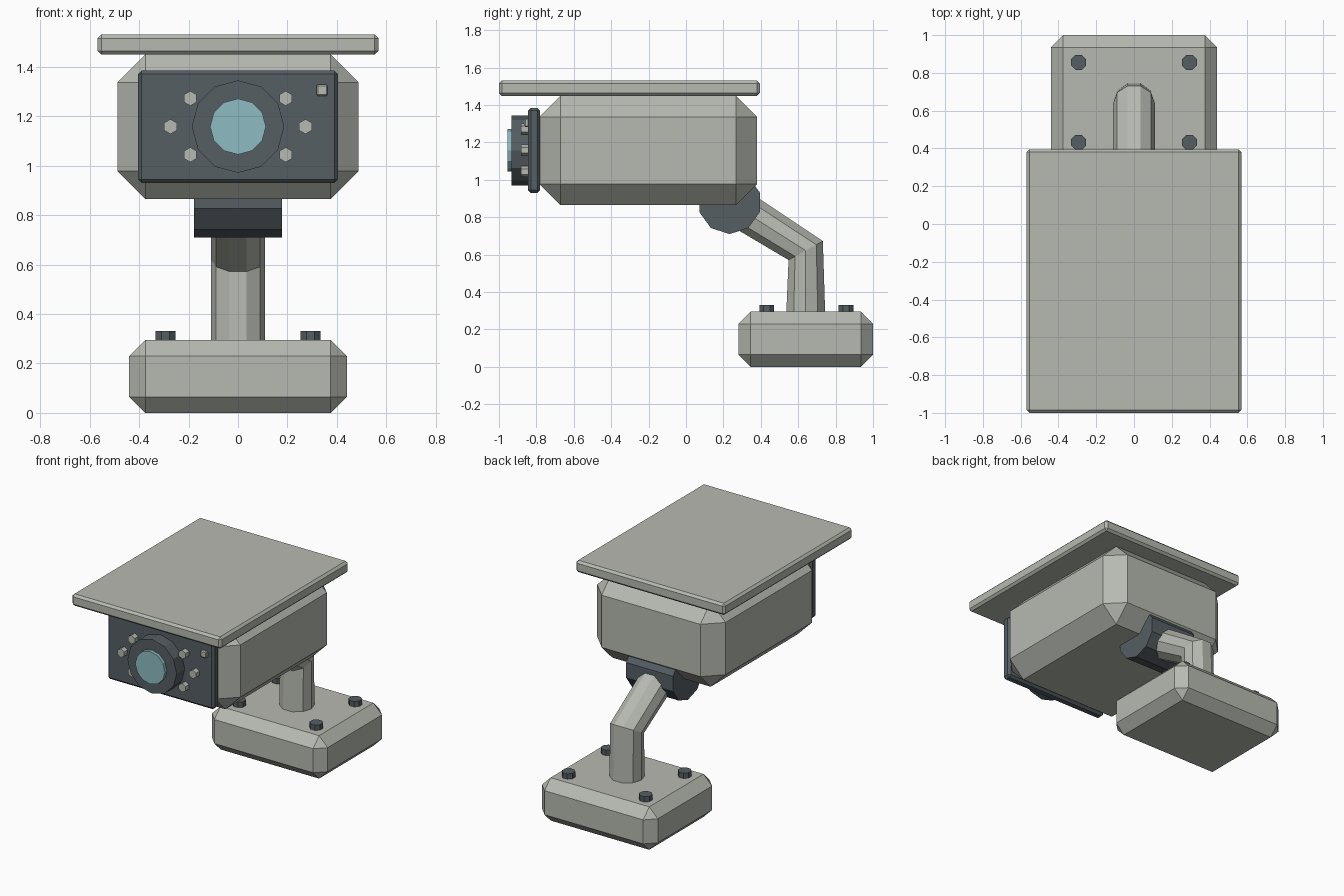
import bpy, bmesh, math
from mathutils import Matrix, Vector

if "Cube" in bpy.data.objects:
    bpy.data.objects.remove(bpy.data.objects["Cube"])


def material(name, rgb):
    m = bpy.data.materials.new(name)
    m.diffuse_color = (*rgb, 1)
    m.use_nodes = True
    m.node_tree.nodes["Principled BSDF"].inputs["Base Color"].default_value = m.diffuse_color
    return m


GREY = material("warm_grey", (0.47, 0.49, 0.44))
DARK = material("slate", (0.092, 0.112, 0.125))
GLASS = material("lens_blue", (0.27, 0.50, 0.54))


def finish(name, bm, mat):
    bmesh.ops.recalc_face_normals(bm, faces=bm.faces)
    me = bpy.data.meshes.new(name)
    bm.to_mesh(me)
    bm.free()
    me.materials.append(mat)
    ob = bpy.data.objects.new(name, me)
    bpy.context.collection.objects.link(ob)
    return ob


def box(name, lo, hi, bevel, mat):
    """Box between two corners with chamfered edges."""
    lo, hi = Vector(lo), Vector(hi)
    bm = bmesh.new()
    bmesh.ops.create_cube(bm, size=1)
    for v in bm.verts:
        v.co = (lo + hi) / 2 + v.co * (hi - lo)
    bmesh.ops.bevel(bm, geom=bm.edges[:], offset=bevel, segments=1,
                    affect='EDGES', profile=0.5)
    return finish(name, bm, mat)


def cylinder(name, centre, radius, depth, sides, axis, mat, spin=0, bevel=0):
    """Flat-sided cylinder along X, Y or Z."""
    turn = {'X': Matrix.Rotation(math.pi / 2, 4, 'Y'),
            'Y': Matrix.Rotation(math.pi / 2, 4, 'X'),
            'Z': Matrix.Identity(4)}[axis]
    bm = bmesh.new()
    bmesh.ops.create_cone(bm, cap_ends=True, segments=sides, radius1=radius,
                          radius2=radius, depth=depth,
                          matrix=Matrix.Translation(centre) @ turn
                          @ Matrix.Rotation(spin, 4, 'Z'))
    if bevel:
        rims = [e for e in bm.edges
                if any(len(f.verts) == sides for f in e.link_faces)]
        bmesh.ops.bevel(bm, geom=rims, offset=bevel, segments=1, affect='EDGES')
    return finish(name, bm, mat)


def bent_tube(name, path, radius, sides, mat):
    """Tube through (y, z, tilt) stations; each ring is turned by its tilt."""
    bm = bmesh.new()
    rings = []
    for y, z, tilt in path:
        m = Matrix.Translation((0, y, z)) @ Matrix.Rotation(tilt, 4, 'X')
        ring = []
        for i in range(sides):
            a = 2 * math.pi * i / sides
            ring.append(bm.verts.new(
                m @ Vector((radius * math.cos(a), radius * math.sin(a), 0))))
        rings.append(ring)
    for a, b in zip(rings, rings[1:]):
        for i in range(sides):
            j = (i + 1) % sides
            bm.faces.new((a[i], a[j], b[j], b[i]))
    bm.faces.new(rings[0])
    bm.faces.new(rings[-1])
    return finish(name, bm, mat)


# Wall base with four bolts
box("mount_base", (-0.44, 0.28, 0), (0.44, 1.0, 0.295), 0.065, GREY)
for x in (-0.293, 0.293):
    for y in (0.432, 0.856):
        cylinder("base_bolt", (x, y, 0.307), 0.043, 0.05, 8, 'Z', DARK,
                 spin=math.pi / 8)

# Bent arm and swivel joint
slope = math.atan2(0.407, 0.258)
bent_tube("arm", [(0.64, 0.27, 0), (0.64, 0.622, slope / 2),
                  (0.233, 0.88, slope)], 0.11, 10, GREY)
cylinder("swivel_joint", (0, 0.233, 0.88), 0.17, 0.356, 10, 'X', DARK,
         spin=math.pi / 2)

# Housing and sun shield
box("housing", (-0.488, -0.785, 0.865), (0.488, 0.38, 1.45), 0.113, GREY)
box("sun_shield", (-0.568, -1.0, 1.449), (0.568, 0.395, 1.53), 0.015, GREY)

# Front panel
box("front_panel", (-0.405, -0.845, 0.93), (0.405, -0.78, 1.385), 0.015, DARK)

# Lens barrel and glass
cylinder("lens_barrel", (0, -0.88, 1.158), 0.187, 0.106, 12, 'Y', DARK)
cylinder("lens_glass", (0, -0.93, 1.158), 0.113, 0.05, 12, 'Y', GLASS)

# Infrared lamps around the lens and a small light sensor
for side in (-1, 1):
    for x, z in ((0.193, 1.272), (0.273, 1.158), (0.193, 1.044)):
        cylinder("infrared_lamp", (side * x, -0.86, z), 0.03, 0.045, 6, 'Y', GREY)
box("light_sensor", (0.317, -0.865, 1.282), (0.363, -0.84, 1.328), 0.006, GREY)
